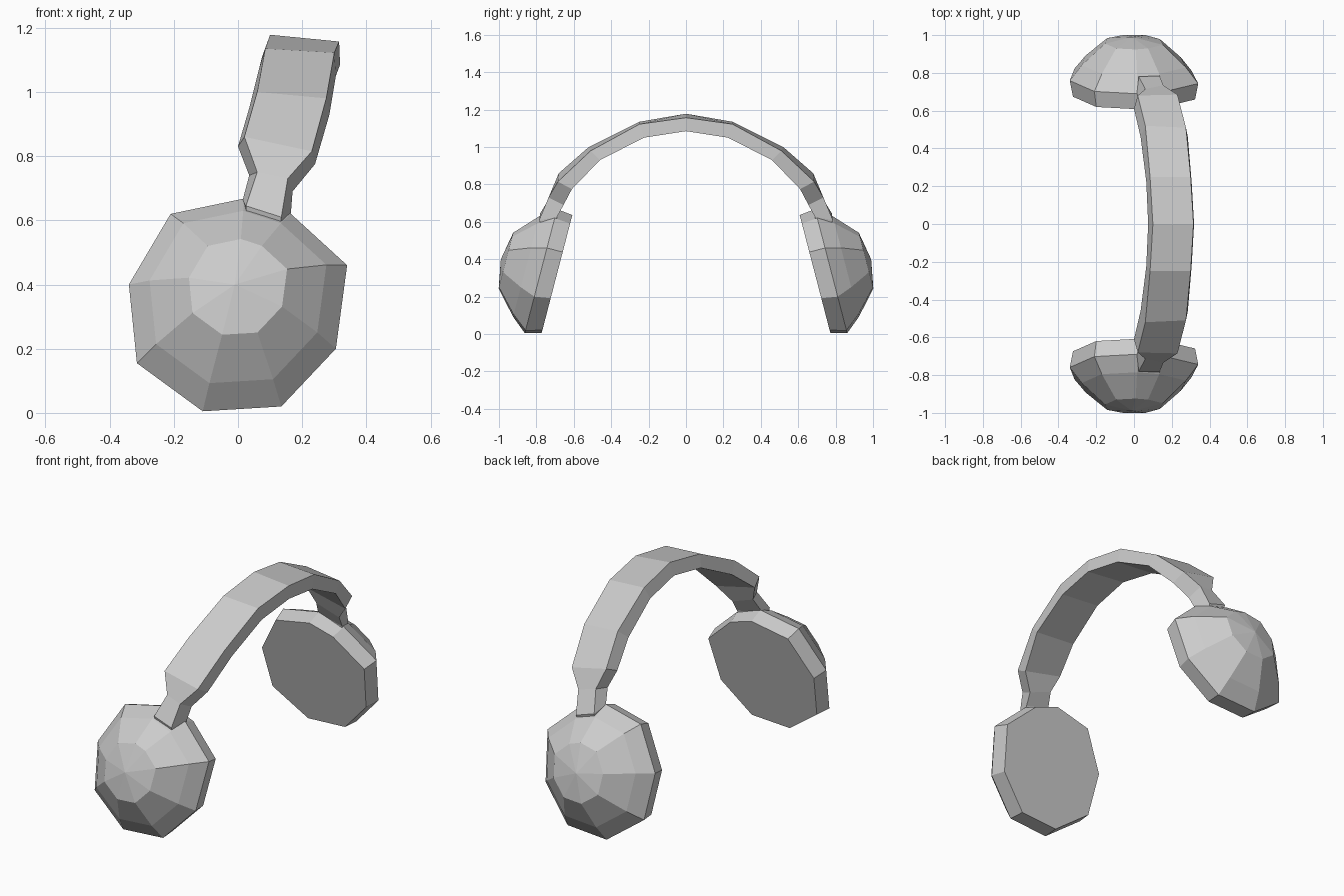
import bpy, bmesh

if "Cube" in bpy.data.objects:
    bpy.data.objects.remove(bpy.data.objects["Cube"])

RIM = [(-0.34, .40), (-.21, .62), (.02, .668), (.165, .62), (.34, .46),
       (.305, .20), (.135, .02), (-.11, .005), (-.315, .155)]
RIM_Z = 0.335
TILT = 0.26


def bridge(bm, a, b):
    n = len(a)
    for i in range(n):
        j = (i + 1) % n
        bm.faces.new((a[i], a[j], b[j], b[i]))


def finish(bm, name):
    bmesh.ops.recalc_face_normals(bm, faces=bm.faces)
    me = bpy.data.meshes.new(name)
    bm.to_mesh(me)
    bm.free()
    ob = bpy.data.objects.new(name, me)
    bpy.context.collection.objects.link(ob)
    # left and right sides are mirror images across y = 0
    mod = ob.modifiers.new("mirror", 'MIRROR')
    mod.use_axis = (False, True, False)
    mod.merge_threshold = 0.001
    return ob


# Ear cup: tilted rings (scale, centre y, centre z), closed by a flat pad and a domed apex
bm = bmesh.new()
rings = []
for s, yc, zc in [(.95, .69, .32), (1, .776, RIM_Z), (.81, .855, .36), (.45, .963, .392)]:
    ring = []
    for x, z in RIM:
        dz = (z - RIM_Z) * s
        ring.append(bm.verts.new((x * s, yc - TILT * dz, max(zc + dz, 0.003))))
    rings.append(ring)
for a, b in zip(rings, rings[1:]):
    bridge(bm, a, b)
bm.faces.new(rings[0])
apex = bm.verts.new((-.01, .99, .40))
for i, v in enumerate(rings[-1]):
    bm.faces.new((v, rings[-1][(i + 1) % len(RIM)], apex))
finish(bm, "ear_cups")

# Headband: four-cornered sections from the crown down through the neck into the cup
# corners: outer left, outer right, inner right, inner left
SECTIONS = [
    [(.10, 0, 1.178), (.315, 0, 1.157), (.318, 0, 1.085), (.075, 0, 1.11)],
    [(.085, .25, 1.135), (.30, .25, 1.122), (.305, .225, 1.05), (.065, .225, 1.07)],
    [(.06, .52, 1.0), (.275, .51, .98), (.285, .46, .93), (.035, .46, .95)],
    [(.02, .68, .86), (.23, .685, .815), (.24, .61, .775), (0, .61, .83)],
    [(.06, .715, .75), (.155, .735, .73), (.17, .655, .69), (.035, .645, .74)],
    [(.025, .78, .645), (.135, .785, .61), (.165, .69, .625), (.015, .69, .665)],
    [(.03, .76, .55), (.13, .76, .54), (.15, .70, .55), (.03, .70, .56)],
]
bm = bmesh.new()
loops = [[bm.verts.new(p) for p in sec] for sec in SECTIONS]
for a, b in zip(loops, loops[1:]):
    bridge(bm, a, b)
bm.faces.new(loops[-1])
finish(bm, "headband")
